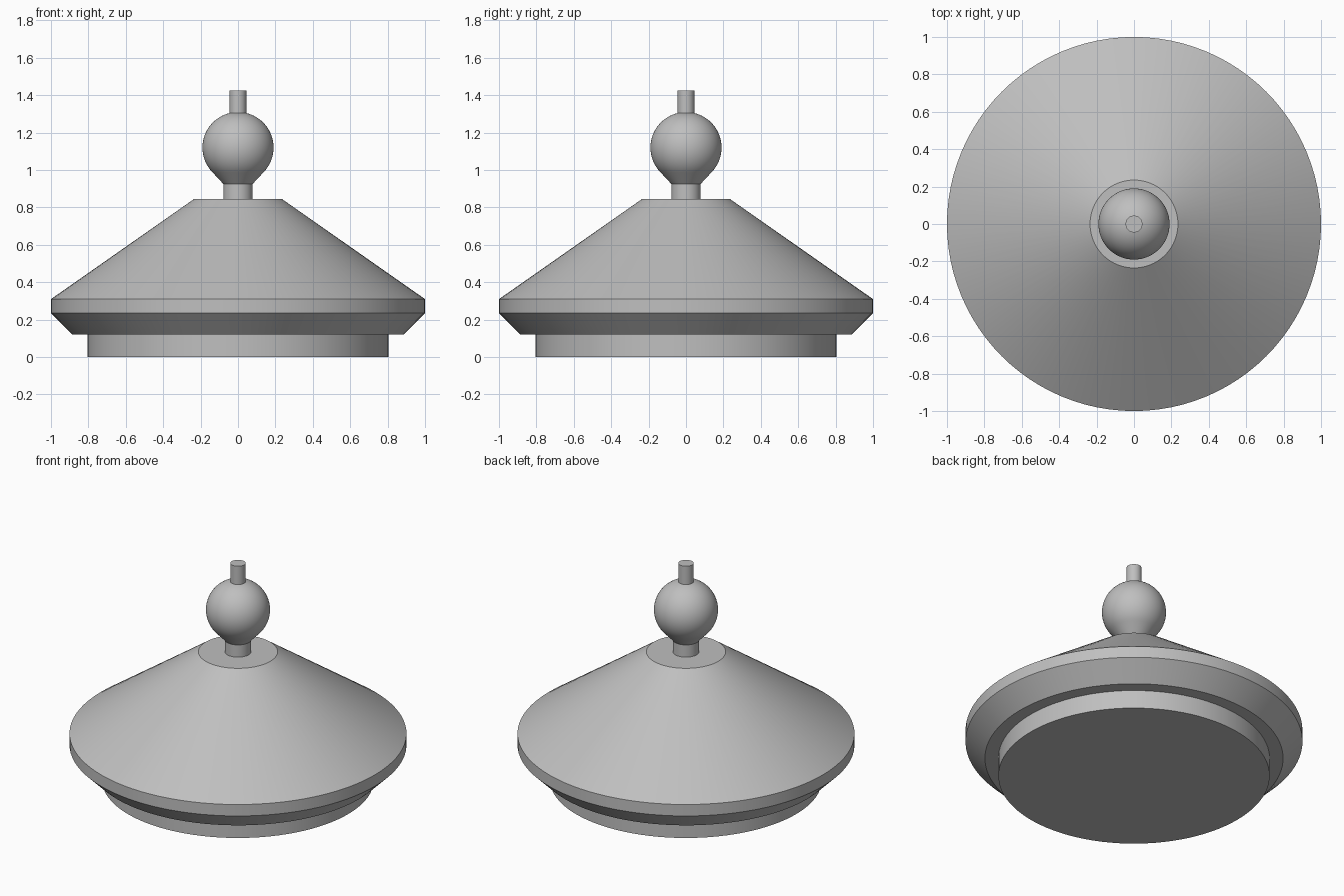
import bpy
import bmesh
import math

if "Cube" in bpy.data.objects:
    bpy.data.objects.remove(bpy.data.objects["Cube"])

SEGMENTS = 96

grey = bpy.data.materials.new("plain grey")
grey.diffuse_color = (0.52, 0.52, 0.52, 1)
grey.use_nodes = True
grey.node_tree.nodes["Principled BSDF"].inputs["Base Color"].default_value = grey.diffuse_color


def lathe(name, profile):
    """Revolve (radius, z) points, listed from bottom to top, around z."""
    bm = bmesh.new()
    rings = []
    for r, z in profile:
        if r == 0:
            rings.append([bm.verts.new((0, 0, z))] * SEGMENTS)
        else:
            rings.append([bm.verts.new((r * math.cos(a), r * math.sin(a), z))
                          for a in (2 * math.pi * i / SEGMENTS for i in range(SEGMENTS))])
    for low, high in zip(rings, rings[1:]):
        for i in range(SEGMENTS):
            j = (i + 1) % SEGMENTS
            corners = [low[i], low[j], high[j], high[i]]
            bm.faces.new(list(dict.fromkeys(corners)))
    mesh = bpy.data.meshes.new(name)
    bm.to_mesh(mesh)
    bm.free()
    mesh.materials.append(grey)
    obj = bpy.data.objects.new(name, mesh)
    bpy.context.collection.objects.link(obj)
    bpy.ops.object.select_all(action='DESELECT')
    obj.select_set(True)
    bpy.context.view_layer.objects.active = obj
    bpy.ops.object.shade_smooth_by_angle(angle=math.radians(25))
    return obj


# Round plinth under the lid
lathe("base_plinth", [(0, 0), (0.805, 0), (0.805, 0.12)])

# Bevelled rim and conical roof with a flat top
lathe("conical_roof", [(0.805, 0.12), (0.885, 0.12), (1.0, 0.235),
                       (1.0, 0.31), (0.235, 0.845), (0.078, 0.845)])

# Short neck
lathe("finial_neck", [(0.078, 0.845), (0.078, 0.925)])

# Ball that tapers at 45 degrees into the neck and closes against the rod
BALL_Z, BALL_R, ROD_R = 1.12, 0.19, 0.045
start, end = math.radians(-45), math.acos(ROD_R / BALL_R)
arc = [start + (end - start) * i / 28 for i in range(29)]
ball = [(BALL_R * math.cos(a), BALL_Z + BALL_R * math.sin(a)) for a in arc]
lathe("finial_ball", [(0.078, 0.925)] + ball)

# Rod on top
lathe("finial_rod", [ball[-1], (ROD_R, 1.425), (0, 1.425)])
